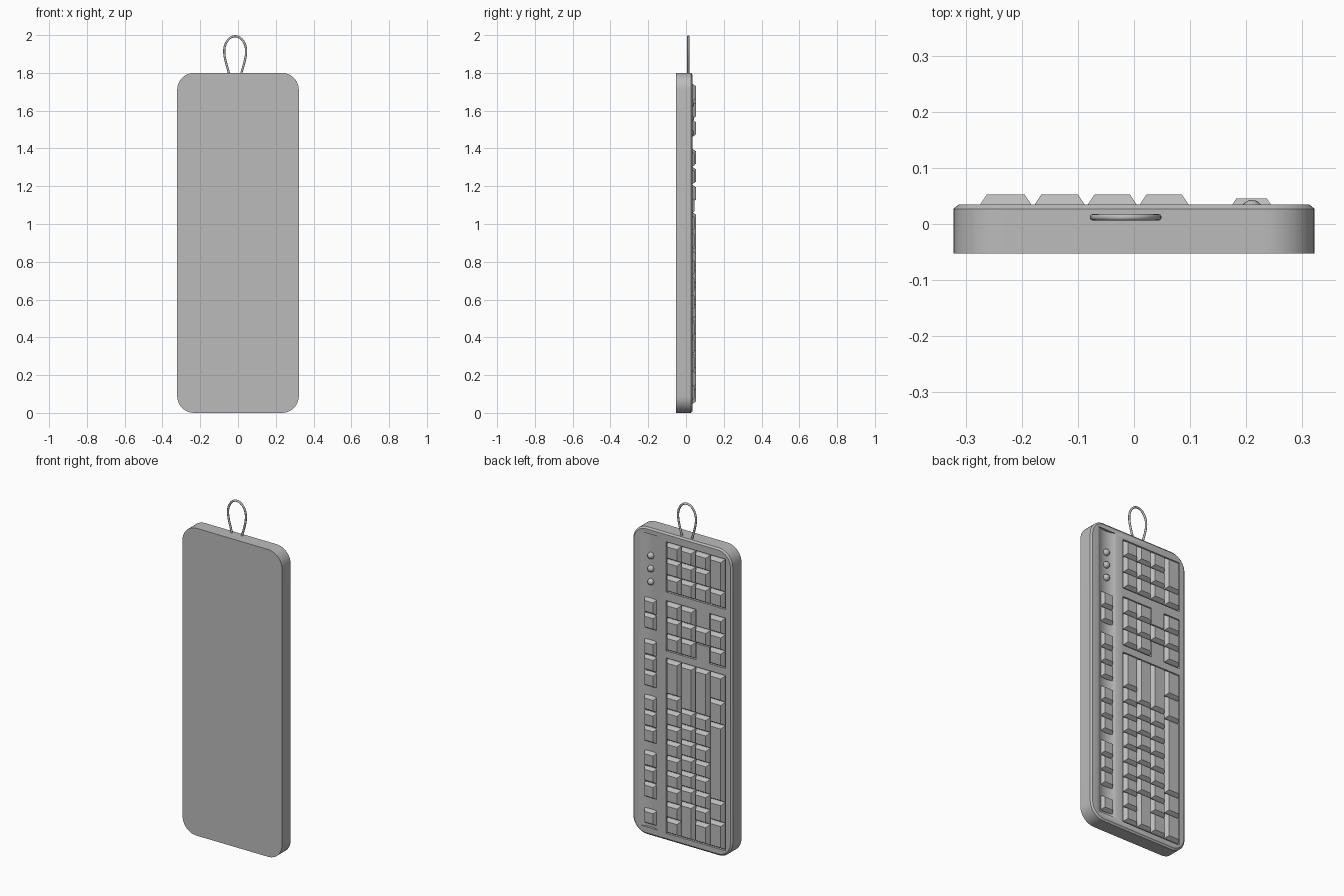
import bpy, bmesh, math
from mathutils import Matrix

if "Cube" in bpy.data.objects:
    bpy.data.objects.remove(bpy.data.objects["Cube"])

grey = bpy.data.materials.new("plain_grey")
grey.use_nodes = True
colour = (0.5, 0.5, 0.5, 1)
grey.diffuse_color = colour
grey.node_tree.nodes["Principled BSDF"].inputs["Base Color"].default_value = colour

BACK, FACE, FLOOR = -0.053, 0.035, 0.017


def make(name, bm):
    bmesh.ops.recalc_face_normals(bm, faces=bm.faces)
    mesh = bpy.data.meshes.new(name)
    bm.to_mesh(mesh)
    bm.free()
    mesh.materials.append(grey)
    obj = bpy.data.objects.new(name, mesh)
    bpy.context.collection.objects.link(obj)
    return obj


def smooth(obj, angle=30):
    bpy.ops.object.select_all(action='DESELECT')
    obj.select_set(True)
    bpy.context.view_layer.objects.active = obj
    bpy.ops.object.shade_smooth_by_angle(angle=math.radians(angle))


def rounded_outline(hw, z0, z1, r, steps=10):
    corners = ((hw - r, z1 - r), (r - hw, z1 - r), (r - hw, z0 + r), (hw - r, z0 + r))
    return [(cx + r * math.cos(a), cz + r * math.sin(a))
            for i, (cx, cz) in enumerate(corners)
            for a in [(i + k / steps) * math.pi / 2 for k in range(steps + 1)]]


def loft(bm, layers):
    rings = [[bm.verts.new((x, y, z)) for x, z in ring] for y, ring in layers]
    n = len(rings[0])
    for a, b in zip(rings, rings[1:]):
        for i in range(n):
            bm.faces.new((a[i], a[(i + 1) % n], b[(i + 1) % n], b[i]))
    bm.faces.new(rings[0])
    bm.faces.new(rings[-1])


def rect(x0, x1, z0, z1, d=0.0):
    return [(x0 + d, z0 + d), (x1 - d, z0 + d), (x1 - d, z1 - d), (x0 + d, z1 - d)]


def carve(target, bm):
    cutter = make("cutter", bm)
    cutter.hide_render = True
    mod = target.modifiers.new("carve", 'BOOLEAN')
    mod.operation, mod.solver, mod.object = 'DIFFERENCE', 'EXACT', cutter
    bpy.context.view_layer.objects.active = target
    bpy.ops.object.modifier_apply(modifier=mod.name)
    bpy.data.objects.remove(cutter)


# Case: rounded slab with a chamfered rim
bm = bmesh.new()
loft(bm, [(BACK, rounded_outline(0.322, 0, 1.8, 0.09)),
          (0.027, rounded_outline(0.322, 0, 1.8, 0.09)),
          (FACE, rounded_outline(0.312, 0.01, 1.79, 0.08))])
case = make("case", bm)

# Column edges, counted from the function-key side
cols = [0.1, 0.0075, -0.085, -0.18, -0.277]
PITCH = 0.0905
NUM_TOP, NAV_TOP, MAIN_TOP, MAIN_END = 1.745, 1.4, 1.064, 0.045
ROW = 0.0955

# Key wells: first and last column, then top and bottom
wells = [(0, 4, NUM_TOP, NUM_TOP - 3 * ROW), (0, 2, NAV_TOP, NAV_TOP - 3 * ROW),
         (3, 4, NAV_TOP, NAV_TOP - 3 * ROW), (0, 4, MAIN_TOP, MAIN_END)]
for a, b, top, end in wells:
    bm = bmesh.new()
    ring = rect(cols[b], cols[a], end, top, -0.004)
    loft(bm, [(FLOOR, ring), (0.1, ring)])
    carve(case, bm)
bm = bmesh.new()
ring = rect(cols[3] - 0.01, cols[2] + 0.002, NAV_TOP - 2 * ROW - 0.004, NAV_TOP - ROW + 0.004)
loft(bm, [(FLOOR, ring), (0.1, ring)])
carve(case, bm)

# Shallow curved groove for the function keys
LANE, half, depth = 0.212, 0.057, 0.014
radius = (half ** 2 + depth ** 2) / (2 * depth)
bm = bmesh.new()
bmesh.ops.create_cone(bm, cap_ends=True, segments=96, radius1=radius, radius2=radius, depth=1.72,
                      matrix=Matrix.Translation((LANE, FACE - depth + radius, 0.905)))
carve(case, bm)
smooth(case)


# Keys: tapered blocks
def key(bm, x0, x1, z0, z1, top=0.053):
    loft(bm, [(FLOOR - 0.005, rect(x0, x1, z0, z1, 0.002)),
              (top - 0.018, rect(x0, x1, z0, z1, 0.003)),
              (top, rect(x0, x1, z0, z1, 0.015))])


def key_column(bm, c, top, sizes):
    for size in sizes:
        key(bm, cols[c + 1], cols[c], top - size, top)
        top -= size


bm = bmesh.new()
for c in range(3):
    key_column(bm, c, NUM_TOP, [ROW] * 3)
key_column(bm, 3, NUM_TOP, [2 * ROW, ROW])
make("number_pad_keys", bm)

bm = bmesh.new()
for c in range(2):
    key_column(bm, c, NAV_TOP, [ROW] * 3)
make("navigation_keys", bm)

bm = bmesh.new()
key_column(bm, 3, NAV_TOP, [ROW] * 3)
key_column(bm, 2, NAV_TOP - ROW, [ROW])
make("arrow_keys", bm)

bm = bmesh.new()
rows = [[0.2045] + [PITCH] * 9,
        [0.267] + [PITCH] * 6 + [0.209],
        [0.269] + [PITCH] * 6 + [0.085, 0.122],
        [0.155, 0.138, 0.449, 0.122, 0.155]]
for c, sizes in enumerate(rows):
    key_column(bm, c, MAIN_TOP, sizes)
make("main_keys", bm)

bm = bmesh.new()
for top, count in ((1.388, 2), (1.143, 3), (0.817, 3), (0.491, 3), (0.153, 1)):
    for i in range(count):
        z = top - i * 0.092
        key(bm, LANE - 0.045, LANE + 0.04, z - 0.092, z, 0.045)
make("function_keys", bm)

# Indicator lights
bm = bmesh.new()
for z in (1.635, 1.559, 1.482):
    bmesh.ops.create_uvsphere(bm, u_segments=20, v_segments=12, radius=0.019,
                              matrix=Matrix.Translation((LANE - 0.002, 0.024, z)))
smooth(make("indicator_lights", bm), 60)

# Hanging loop
curve = bpy.data.curves.new("hanging_loop", 'CURVE')
curve.dimensions = '3D'
curve.bevel_depth, curve.bevel_resolution, curve.resolution_u = 0.006, 3, 12
curve.use_fill_caps = True
spline = curve.splines.new('BEZIER')
points = [(-0.028, 1.78), (-0.058, 1.915), (0, 1.994), (0.058, 1.915), (0.028, 1.78)]
handles = [(0.012, 0.05), (0, 0.042), (0.033, 0), (0, -0.042), (-0.012, -0.05)]
handles[0] = (-0.012, 0.05)
spline.bezier_points.add(len(points) - 1)
for p, (x, z), (hx, hz) in zip(spline.bezier_points, points, handles):
    p.co = (x - 0.015, 0.012, z)
    p.handle_left = (x - 0.015 - hx, 0.012, z - hz)
    p.handle_right = (x - 0.015 + hx, 0.012, z + hz)
loop = bpy.data.objects.new("hanging_loop", curve)
bpy.context.collection.objects.link(loop)
curve.materials.append(grey)
